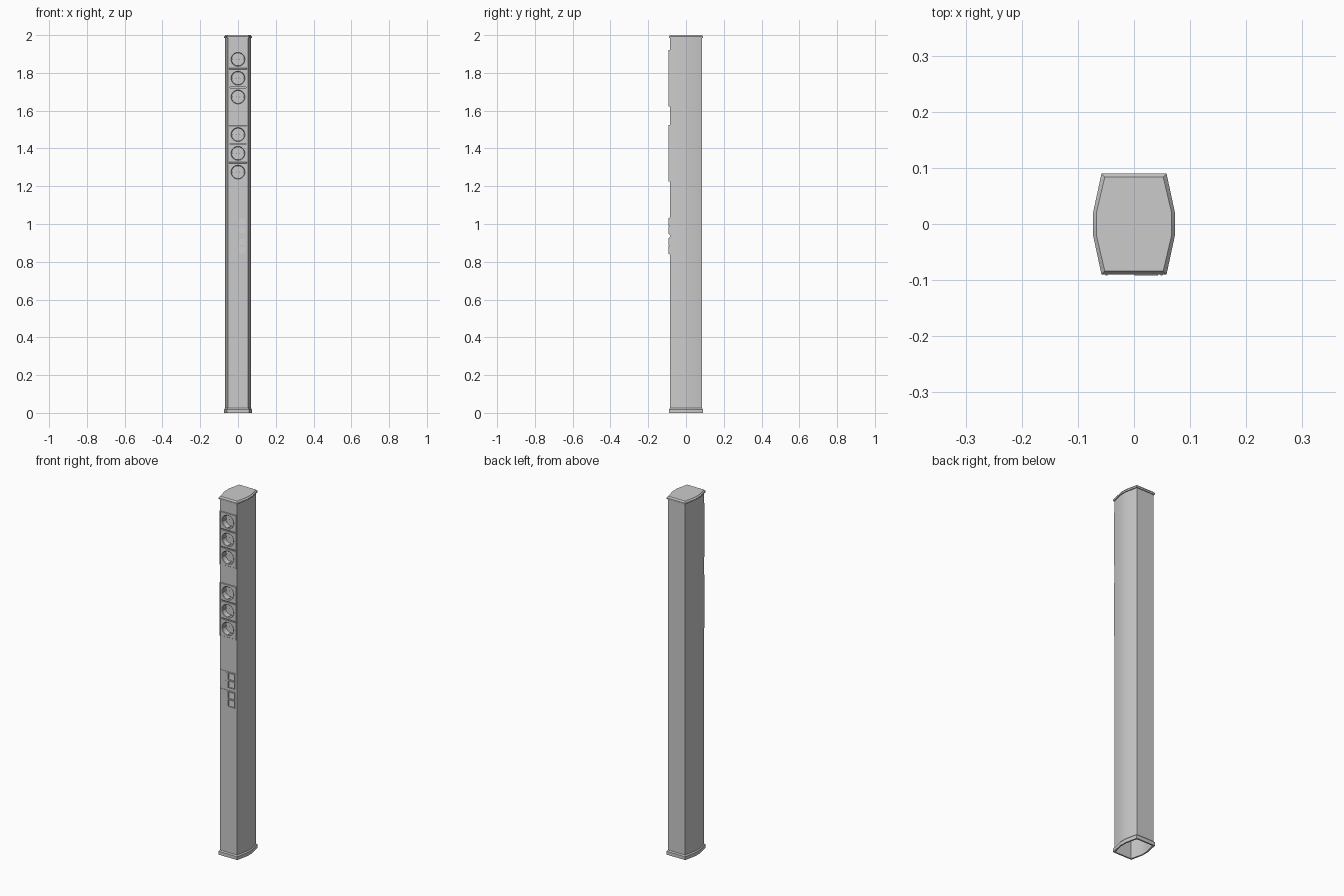
import bpy, bmesh, math

if "Cube" in bpy.data.objects:
    bpy.data.objects.remove(bpy.data.objects["Cube"])

# Column half-section: flat front/back, sides bulging in three facets
PROFILE = [(0.058, -0.090), (0.073, -0.020), (0.073, 0.020), (0.058, 0.090)]
FRONT = -0.0845


def ring(inset):
    half = [(x - inset, y - math.copysign(inset, y) if abs(y) > 0.05 else y) for x, y in PROFILE]
    return half + [(-x, y) for x, y in reversed(half)]


def make(name, bm, smooth=True):
    bmesh.ops.remove_doubles(bm, verts=bm.verts, dist=1e-6)
    bmesh.ops.recalc_face_normals(bm, faces=bm.faces)
    mesh = bpy.data.meshes.new(name)
    bm.to_mesh(mesh)
    bm.free()
    ob = bpy.data.objects.new(name, mesh)
    bpy.context.collection.objects.link(ob)
    if smooth:
        bpy.ops.object.select_all(action='DESELECT')
        ob.select_set(True)
        bpy.context.view_layer.objects.active = ob
        bpy.ops.object.shade_smooth_by_angle(angle=math.radians(25))
    return ob


def loft(bm, loops, close=False, cap_start=False, cap_end=False):
    rows = [[bm.verts.new(p) for p in loop] for loop in loops]
    n = len(rows[0])
    pairs = list(zip(rows, rows[1:])) + ([(rows[-1], rows[0])] if close else [])
    for a, b in pairs:
        for i in range(n):
            j = (i + 1) % n
            bm.faces.new((a[i], a[j], b[j], b[i]))
    if cap_start:
        bm.faces.new(rows[0])
    if cap_end:
        bm.faces.new(rows[-1])


def stack(name, levels, **caps):
    bm = bmesh.new()
    loft(bm, [[(x, y, z) for x, y in ring(inset)] for inset, z in levels], **caps)
    return make(name, bm)


def add_box(bm, x0, x1, y0, y1, z0, z1):
    rect = [(x0, z0), (x1, z0), (x1, z1), (x0, z1)]
    loft(bm, [[(x, y, z) for x, z in rect] for y in (y0, y1)], cap_start=True, cap_end=True)


# Hollow column, capped top and open base collar
column = stack("column", [(0.0055, 0.003), (0.0055, 1.988), (0.008, 1.988), (0.008, 0.003)], close=True)
stack("top_cap", [(0.001, 1.984), (0, 1.986), (0, 1.992), (0.006, 2.0)],
      cap_start=True, cap_end=True)
stack("base_collar", [(0, 0), (0, 0.019), (0.005, 0.025), (0.008, 0.025), (0.008, 0)], close=True)

# Openings in the front for the socket groups
GROUPS = {"upper": 1.772, "lower": 1.374}
bm = bmesh.new()
for z in GROUPS.values():
    add_box(bm, -0.042, 0.042, -0.12, -0.06, z - 0.143, z + 0.143)
cutter = make("opening_cutter", bm, False)
cutter.hide_render = True
cut = column.modifiers.new("openings", 'BOOLEAN')
cut.object = cutter
cut.solver = 'EXACT'
bpy.context.view_layer.objects.active = column
bpy.ops.object.modifier_apply(modifier=cut.name)
bpy.data.objects.remove(cutter)


# Socket: square plate with a round recess, guides, earth clips and pin holes
def socket(name, zc):
    n = 32
    dirs = [(math.cos(a), math.sin(a)) for a in (2 * math.pi * i / n for i in range(n))]

    def square(h, y):
        return [(h * c / max(abs(c), abs(s)), y, zc + h * s / max(abs(c), abs(s))) for c, s in dirs]

    def circle(r, y):
        return [(r * c, y, zc + r * s) for c, s in dirs]

    bm = bmesh.new()
    loft(bm, [square(0.0475, FRONT + 0.002), square(0.0475, -0.0885), square(0.0465, -0.0895),
              circle(0.037, -0.0895), circle(0.035, -0.088), circle(0.034, -0.060)], cap_end=True)
    for s in (-1, 1):
        add_box(bm, min(s * 0.029, s * 0.035), max(s * 0.029, s * 0.035),
                -0.086, -0.0602, zc - 0.004, zc + 0.004)
        zs = sorted((zc + s * 0.031, zc + s * 0.035))
        add_box(bm, -0.003, 0.003, -0.085, -0.0602, *zs)
    make(name, bm)
    bm = bmesh.new()
    for s in (-1, 1):
        loft(bm, [[(s * 0.0095 + 0.0025 * c, -0.0605, zc + 0.0025 * q) for c, q in dirs[::2]]],
             cap_end=True)
    holes = make(name + "_pin_holes", bm, False)
    holes.data.materials.append(dark)


dark = bpy.data.materials.new("dark_grey")
dark.diffuse_color = (0.12, 0.12, 0.12, 1)
dark.use_nodes = True
dark.node_tree.nodes["Principled BSDF"].inputs["Base Color"].default_value = dark.diffuse_color
for group, zc in GROUPS.items():
    for i in (-1, 0, 1):
        socket(f"{group}_socket_{i + 2}", zc + i * 0.0995)
    # Slim rails along both sides of the group
    bm = bmesh.new()
    for s in (-1, 1):
        xs = sorted((s * 0.0475, s * 0.051))
        add_box(bm, *xs, -0.092, FRONT + 0.001, zc - 0.149, zc + 0.149)
    make(f"{group}_side_rails", bm, False)

# Data plates, each with two framed ports and sloping dust flaps
for k, zc in enumerate((0.989, 0.884)):
    bm = bmesh.new()
    add_box(bm, -0.048, 0.048, -0.0865, FRONT + 0.001, zc - 0.046, zc + 0.046)
    make(f"data_plate_{k + 1}", bm, False)
    for m, s in enumerate((-1, 1)):
        z = zc + s * 0.0215
        bm = bmesh.new()

        def rect(h, y):
            return [(0.022 + a * h, y, z + b * (h - 0.001))
                    for a, b in ((-1, -1), (1, -1), (1, 1), (-1, 1))]

        loft(bm, [rect(0.021, -0.086), rect(0.021, -0.092), rect(0.018, -0.092),
                  rect(0.018, -0.0868)], cap_end=True)
        # Flap wedge
        side = [(-0.0868, z - 0.015), (-0.0905, z - 0.015), (-0.0875, z + 0.015), (-0.0868, z + 0.015)]
        loft(bm, [[(x, y, h) for y, h in side] for x in (0.006, 0.038)],
             cap_start=True, cap_end=True)
        # Label tab beside the port
        add_box(bm, -0.016, -0.001, -0.0875, -0.086, z - 0.016, z + 0.016)
        make(f"data_port_{k + 1}_{m + 1}", bm, False)
